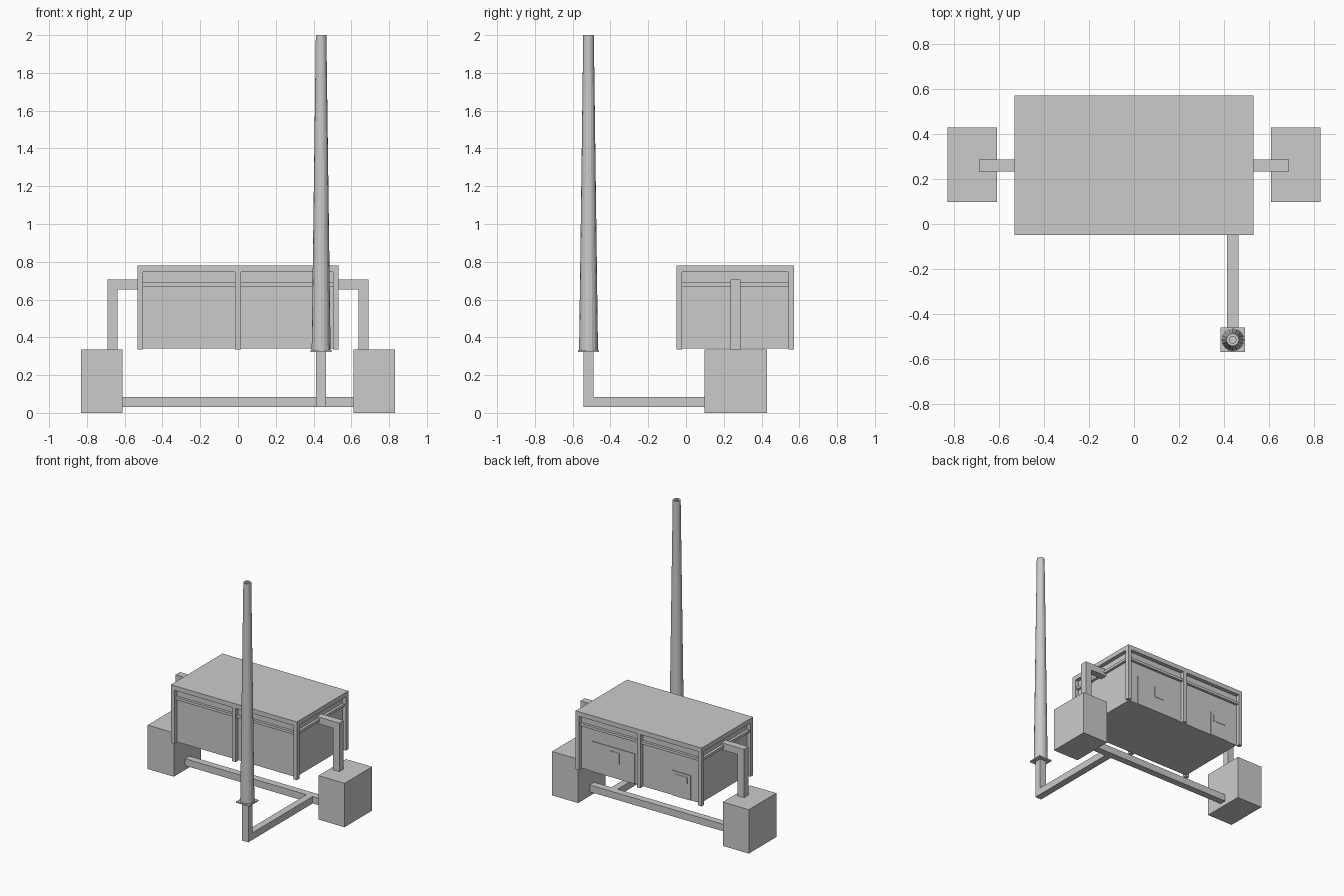
import bpy, bmesh, math

if "Cube" in bpy.data.objects:
    bpy.data.objects.remove(bpy.data.objects["Cube"])


def box(name, x0, x1, y0, y1, z0, z1):
    bm = bmesh.new()
    bmesh.ops.create_cube(bm, size=1)
    for v in bm.verts:
        v.co = ((x0 + x1) / 2 + v.co.x * (x1 - x0),
                (y0 + y1) / 2 + v.co.y * (y1 - y0),
                (z0 + z1) / 2 + v.co.z * (z1 - z0))
    return finish(name, bm)


def finish(name, bm):
    bmesh.ops.recalc_face_normals(bm, faces=bm.faces)
    me = bpy.data.meshes.new(name)
    bm.to_mesh(me)
    bm.free()
    ob = bpy.data.objects.new(name, me)
    bpy.context.collection.objects.link(ob)
    return ob


def lathe(name, profile, cx, cy, sides):
    bm = bmesh.new()
    rings = [[bm.verts.new((cx + r * math.cos(2 * math.pi * i / sides),
                            cy + r * math.sin(2 * math.pi * i / sides), z))
              for i in range(sides)] for r, z in profile]
    for a, b in zip(rings, rings[1:]):
        for i in range(sides):
            j = (i + 1) % sides
            bm.faces.new((a[i], a[j], b[j], b[i]))
    bm.faces.new(rings[0])
    bm.faces.new(rings[-1])
    return finish(name, bm)


# Building shell: recessed walls under a flat roof
X, Y0, Y1, T = 0.532, -0.05, 0.572, 0.03
ZB, ZR, ZT = 0.335, 0.745, 0.78
box("building_walls", -X + T, X - T, Y0 + T, Y1 - T, ZB + 0.005, ZR)
box("roof_slab", -X, X, Y0, Y1, ZR, ZT)

# Outer columns and the beams below the roof
for side, ya in (("front", Y0), ("back", Y1 - T)):
    for label, xa in (("left", -X), ("middle", -T / 2), ("right", X - T)):
        box(f"{side}_{label}_column", xa, xa + T, ya, ya + T, ZB, ZR)
    yb = ya + (0.01 if side == "front" else 0)
    for label, xa, xb in (("left", -X + T, -T / 2), ("right", T / 2, X - T)):
        box(f"{side}_{label}_beam", xa, xb, yb, yb + T - 0.01, 0.67, 0.69)
box("left_side_beam", -X + 0.01, -X + T, Y0 + T, Y1 - T, 0.67, 0.69)
box("right_side_beam", X - T, X - 0.01, Y0 + T, Y1 - T, 0.67, 0.69)

# Back doors
W = Y1 - T
box("large_back_door", 0.05, 0.42, W, W + 0.005, ZB + 0.005, 0.57)
box("large_door_window", 0.18, 0.265, W, W + 0.008, 0.455, 0.54)
box("small_back_door", -0.42, -0.26, W, W + 0.005, ZB + 0.005, 0.53)
box("small_door_window", -0.395, -0.285, W, W + 0.008, 0.46, 0.51)

# Side units with elbow ducts into the building
P0, P1 = 0.235, 0.288
for label, s in (("left", -1), ("right", 1)):
    def side_box(name, a, b, *rest):
        return box(f"{label}_{name}", min(a * s, b * s), max(a * s, b * s), *rest)
    side_box("unit", 0.611, 0.831, 0.098, 0.429, 0, 0.335)
    side_box("duct_riser", 0.638, 0.691, P0, P1, 0.33, 0.652)
    side_box("duct_top", X - T, 0.691, P0, P1, 0.652, 0.705)

# Low duct joining the units, branching forward to the chimney
CX, CY, H = 0.44, -0.516, 0.0265
box("cross_duct", -0.615, 0.615, P0, P1, 0.032, 0.085)
box("chimney_duct", CX - H, CX + H, CY - H, P0, 0.032, 0.085)
box("chimney_riser", CX - H, CX + H, CY - H, CY + H, 0.085, 0.325)
box("chimney_base_plate", CX - 0.055, CX + 0.055, CY - 0.055, CY + 0.055, 0.323, 0.333)

# Tapered hollow chimney
lathe("chimney", [(0.05, 0.333), (0.028, 2.0), (0.015, 2.0), (0.015, 1.9)], CX, CY, 16)
